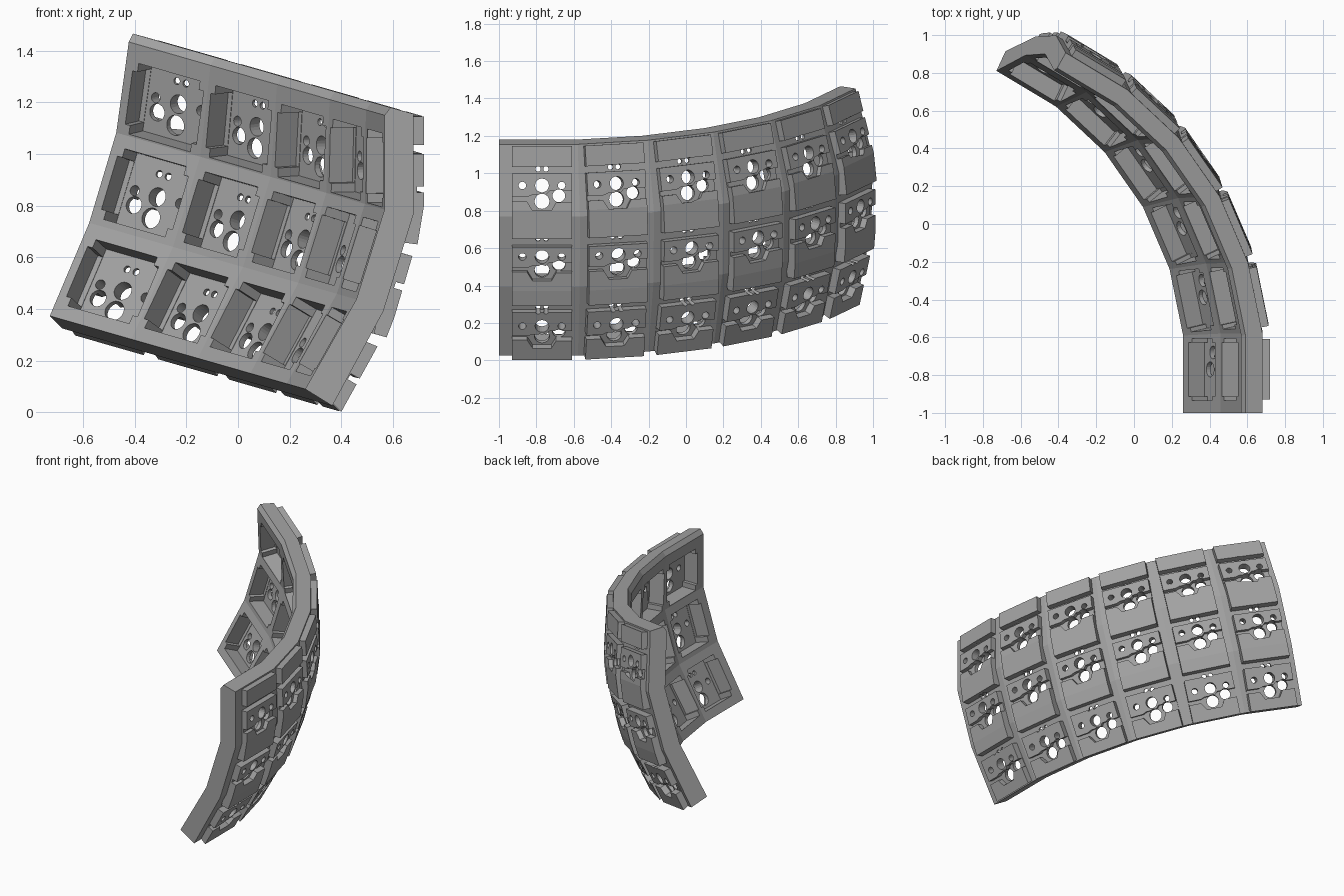
import bpy, bmesh
from math import sin, cos, tan, radians
from mathutils import Matrix, Vector

cube = bpy.data.objects.get("Cube")
if cube:
    bpy.data.objects.remove(cube, do_unlink=True)

grey = bpy.data.materials.new("plain grey")
grey.use_nodes = True
grey.diffuse_color = (0.36, 0.36, 0.36, 1)
grey.node_tree.nodes["Principled BSDF"].inputs["Base Color"].default_value = (0.36, 0.36, 0.36, 1)

COLUMNS, STEP, FIRST_Y = 6, radians(12), -0.77
TILT, RADIUS = radians(16), 1.485
UP = Vector((sin(TILT), 0, cos(TILT)))
OUT = Vector((cos(TILT), 0, -sin(TILT)))
AXIS = Vector((0, FIRST_Y, 0)) - RADIUS * OUT


def turn(angle):
    """Rotation about the tilted axis that the columns fan around."""
    return Matrix.Translation(AXIS) @ Matrix.Rotation(angle, 4, UP) @ Matrix.Translation(-AXIS)


def loft(bm, rings):
    rows = [[bm.verts.new(p) for p in ring] for ring in rings]
    n = len(rows[0])
    for a, b in zip(rows, rows[1:]):
        for i in range(n):
            bm.faces.new((a[i], a[(i + 1) % n], b[(i + 1) % n], b[i]))
    bm.faces.new(rows[0][::-1])
    bm.faces.new(rows[-1])


def prism(bm, outline, z0, z1, matrix):
    """Outline in a key's own plane, extruded through its thickness."""
    loft(bm, [[matrix @ Vector((x, y, z)) for x, y in outline] for z in (z0, z1)])


def rect(w, h):
    return [(-w / 2, -h / 2), (w / 2, -h / 2), (w / 2, h / 2), (-w / 2, h / 2)]


def disc(x, y, r, n=20):
    return [(x + r * cos(i * 2 * radians(180) / n), y + r * sin(i * 2 * radians(180) / n)) for i in range(n)]


def finish(name, bm, helper=False):
    bmesh.ops.recalc_face_normals(bm, faces=bm.faces)
    mesh = bpy.data.meshes.new(name)
    bm.to_mesh(mesh)
    bm.free()
    mesh.materials.append(grey)
    ob = bpy.data.objects.new(name, mesh)
    bpy.context.collection.objects.link(ob)
    ob.hide_render = helper
    return ob


# Curved shell: one cross-section, mitred between the columns
section = [(.567, 1.15), (.567, .785), (.458, .437), (.26, .09), (.365, .025),
           (.563, .392), (.68, .769), (.68, 1.155), (.59, 1.18)]


def ring(k, offset=None):
    pts = []
    for x, z in section:
        p = Vector((x, FIRST_Y, z))
        r = RADIUS + OUT.dot((x, 0, z))
        p.y += r * tan(STEP / 2) if offset is None else offset
        pts.append(turn(k * STEP) @ p)
    return pts


bm = bmesh.new()
loft(bm, [ring(0, -0.23)] + [ring(k) for k in range(COLUMNS - 1)] + [ring(COLUMNS - 1, 0.2)])
shell = finish("key_shell", bm)

# Raised pads on the outer side of every column
pads = [[(.66, 1.035), (.72, 1.035), (.72, 1.145), (.66, 1.145)],
        [(.66, 1.0), (.72, 1.0), (.72, .8), (.695, .65), (.62, .66), (.66, .77)],
        [(.62, .62), (.675, .605), (.606, .37), (.575, .29), (.525, .305), (.55, .4)],
        [(.48, .28), (.54, .255), (.4, .002), (.35, .05)]]
bm = bmesh.new()
for k in range(COLUMNS):
    for pad in pads:
        loft(bm, [[turn(k * STEP) @ Vector((x, FIRST_Y + t, z)) for x, z in pad] for t in (-.16, .16)])
outer_pads = finish("outer_pads", bm, True)

# Key positions: origin on the inner surface, x along the row, y up, z outward
keys = []
for k in range(COLUMNS):
    for x, z, deg in ((.567, .935, 0), (.51, .6, 17.4), (.359, .264, 30)):
        a = radians(deg)
        frame = Matrix(((0, sin(a), cos(a), x), (1, 0, 0, FIRST_Y), (0, cos(a), -sin(a), z), (0, 0, 0, 1)))
        keys.append(turn(k * STEP) @ frame)

# Cutters: switch pocket, side slots, socket channel, pin holes
channel = [(-.17, -.085), (-.08, -.085), (-.05, -.135), (.05, -.135), (.075, -.09), (.17, -.09),
           (.17, -.03), (.04, -.03), (.02, -.05), (-.05, -.05), (-.075, -.06), (-.17, -.06)]
holes = [(0, 0, .037), (-.105, 0, .02), (.105, 0, .02), (0, -.085, .04), (.09, -.055, .034),
         (-.021, .088, .014), (.021, .088, .014)]
cuts = {"switch_pockets": [(rect(.285, .285), -.05, .1)],
        "side_slots": [(rect(.33, .215), -.05, .098)],
        "socket_channels": [(channel, .125, .2)],
        "pin_holes": [(disc(*h), .07, .22) for h in holes]}
cutters = []
for name, shapes in cuts.items():
    bm = bmesh.new()
    for m in keys:
        for outline, z0, z1 in shapes:
            prism(bm, outline, z0, z1, m)
    cutters.append(finish(name, bm, True))

for ob, op in [(outer_pads, 'UNION')] + [(c, 'DIFFERENCE') for c in cutters]:
    mod = shell.modifiers.new(ob.name, 'BOOLEAN')
    mod.operation, mod.object, mod.solver = op, ob, 'EXACT'

# Apply the cuts, then drop the helpers
bpy.context.view_layer.update()
mesh = bpy.data.meshes.new_from_object(shell.evaluated_get(bpy.context.evaluated_depsgraph_get()))
shell.modifiers.clear()
shell.data = mesh
for ob in [outer_pads] + cutters:
    bpy.data.objects.remove(ob, do_unlink=True)
